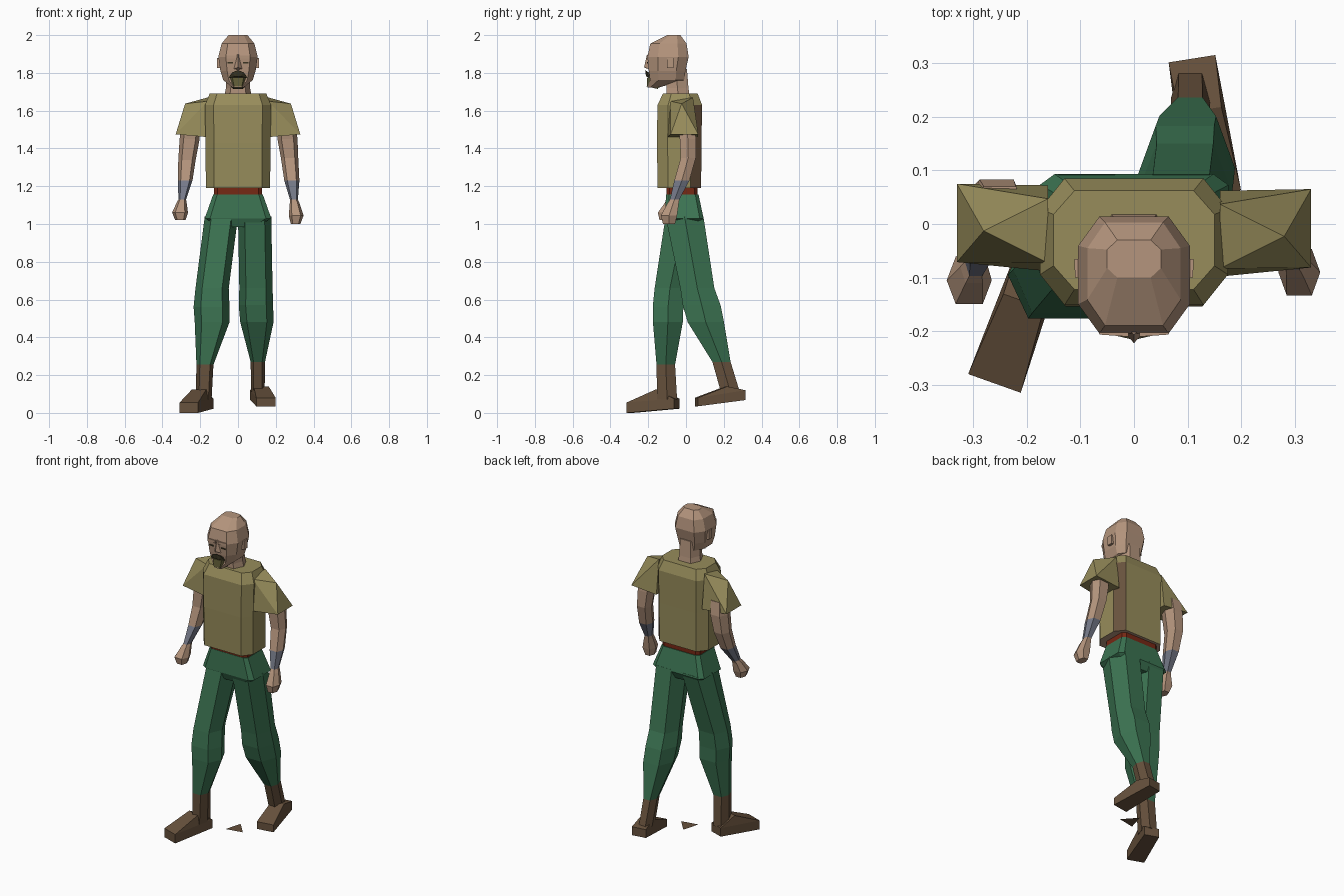
import bpy, bmesh
from mathutils import Vector

cube = bpy.data.objects.get("Cube")
if cube:
    bpy.data.objects.remove(cube, do_unlink=True)


def material(name, r, g, b):
    m = bpy.data.materials.new(name)
    m.use_nodes = True
    m.diffuse_color = (r, g, b, 1)
    m.node_tree.nodes["Principled BSDF"].inputs["Base Color"].default_value = (r, g, b, 1)
    return m


SKIN = material("skin", .46, .30, .205)
SHIRT = material("olive_shirt", .31, .265, .105)
PANTS = material("green_cloth", .045, .175, .085)
BELT = material("red_leather", .18, .021, .007)
BAND = material("grey_wristband", .18, .195, .25)
SHOE = material("brown_leather", .135, .083, .046)
BEARD = material("olive_hair", .125, .115, .04)
DARK = material("dark_hair", .04, .034, .016)

# Cross-section outlines, scaled by each row of a loft
HEX = [(-.6, -1), (.6, -1), (1, 0), (.6, 1), (-.6, 1), (-1, 0)]


def octagon(a, b):
    return [(-a, -1), (a, -1), (1, -b), (1, b), (a, 1), (-a, 1), (-1, b), (-1, -b)]


def finish(name, bm, mats):
    bmesh.ops.recalc_face_normals(bm, faces=bm.faces[:])
    mesh = bpy.data.meshes.new(name)
    bm.to_mesh(mesh)
    bm.free()
    for m in mats:
        mesh.materials.append(m)
    ob = bpy.data.objects.new(name, mesh)
    bpy.context.collection.objects.link(ob)
    return ob


def loft(name, rows, outline, mats, bands=None):
    """Rows are (centre x, centre y, z, half width, half depth)."""
    bm = bmesh.new()
    rings = [[bm.verts.new((cx + px * rx, cy + py * ry, z)) for px, py in outline]
             for cx, cy, z, rx, ry in rows]
    n = len(outline)
    for k in range(len(rings) - 1):
        a, b = rings[k], rings[k + 1]
        for i in range(n):
            j = (i + 1) % n
            f = bm.faces.new((a[i], a[j], b[j], b[i]))
            f.material_index = bands[k] if bands else 0
    bm.faces.new(rings[0]).material_index = bands[0] if bands else 0
    bm.faces.new(rings[-1]).material_index = bands[-1] if bands else 0
    return finish(name, bm, mats)


def hull(name, points, mat, mirror=False):
    bm = bmesh.new()
    pts = list(points)
    if mirror:
        pts += [(-x, y, z) for x, y, z in points if x]
    for p in pts:
        bm.verts.new(p)
    bmesh.ops.convex_hull(bm, input=bm.verts[:])
    bmesh.ops.delete(bm, geom=[v for v in bm.verts if not v.link_faces], context='VERTS')
    return finish(name, bm, [mat])


# Shirt body, with one brown panel at the left rear and a skin underside
shirt = loft("shirt", [(0, -.035, 1.19, .17, .115), (0, -.036, 1.43, .172, .118),
                       (0, -.033, 1.63, .175, .118), (0, -.03, 1.69, .15, .092)],
             octagon(.74, .52), [SHIRT, SHOE, SKIN])
for f in shirt.data.polygons:
    if f.normal.x > .3 and f.normal.y > .3 and f.center.z < 1.6:
        f.material_index = 1
    elif f.normal.z < -.9:
        f.material_index = 2

# Sleeves
for side, s, shift in (("left", 1, -.008), ("right", -1, .002)):
    pts = [(.16, .07, 1.46), (.16, -.09, 1.46), (.16, -.075, 1.65), (.16, .045, 1.67),
           (.28, -.015, 1.637), (.33, .073, 1.475), (.33, -.073, 1.475)]
    hull(side + "_sleeve", [(x * s, y + shift, z) for x, y, z in pts], SHIRT)

# Arms with wristbands and fists
arm_bands = [0, 0, 0, 1, 0, 0, 0]
loft("left_arm", [(.255, 0, 1.53, .05, .045), (.262, .01, 1.45, .053, .043),
                  (.273, .012, 1.35, .046, .04), (.285, -.022, 1.23, .04, .04),
                  (.296, -.06, 1.13, .021, .025), (.3, -.068, 1.11, .026, .03),
                  (.308, -.09, 1.045, .039, .043), (.305, -.09, 1.0, .025, .032)],
     HEX, [SKIN, BAND], arm_bands)
loft("right_arm", [(-.25, .02, 1.53, .05, .05), (-.256, .03, 1.45, .053, .053),
                   (-.27, .025, 1.34, .046, .048), (-.28, -.012, 1.23, .039, .042),
                   (-.295, -.07, 1.13, .02, .027), (-.298, -.08, 1.115, .026, .03),
                   (-.307, -.105, 1.06, .042, .044), (-.305, -.108, 1.02, .027, .032)],
     HEX, [SKIN, BAND], arm_bands)

# Neck and head
loft("neck", [(0, -.04, 1.66, .075, .062), (0, -.045, 1.72, .064, .058),
              (0, -.055, 1.82, .06, .06)], HEX, [SKIN])
loft("head", [(0, -.175, 1.722, .03, .03), (0, -.1, 1.762, .078, .09),
              (0, -.1, 1.81, .093, .097), (0, -.095, 1.885, .104, .109),
              (0, -.093, 1.955, .087, .096), (0, -.065, 2.0, .05, .035)],
     octagon(.62, .5), [SKIN])
hull("nose", [(.014, -.19, 1.9), (.022, -.198, 1.82), (0, -.222, 1.83),
              (0, -.207, 1.895), (0, -.18, 1.81)], SKIN, True)
hull("beard", [(.06, -.165, 1.79), (.03, -.205, 1.775), (.02, -.208, 1.728),
               (.025, -.15, 1.715), (.06, -.13, 1.752)], BEARD, True)
hull("moustache", [(0, -.216, 1.815), (.03, -.209, 1.803), (.052, -.19, 1.772),
                   (.015, -.212, 1.782), (.04, -.18, 1.79)], DARK, True)
for side, s in (("left", 1), ("right", -1)):
    hull(side + "_ear", [(s * x, y, z) for x, y in ((.09, -.1), (.11, -.1), (.111, -.065), (.09, -.065))
                         for z in (1.825, 1.88)], SKIN)
    hull(side + "_brow", [(s * x, y, z) for x, y in ((.01, -.21), (.064, -.206), (.07, -.18), (.01, -.18))
                          for z in (1.875, 1.892)], SKIN)
    hull(side + "_eye", [(s * x, y, z) for x in (.026, .056) for y in (-.199, -.206)
                         for z in (1.85, 1.857)], DARK)

# Belt and hips
box = octagon(.84, .8)
loft("belt", [(0, -.021, z, .128, .083) for z in (1.15, 1.205)], box, [BELT])
loft("hips", [(0, -.011, .985, .1, .08), (0, -.009, 1.03, .176, .102),
              (0, -.02, 1.157, .131, .086)], box, [PANTS])

# Trouser legs in mid stride, running down into the boot shafts
leg_bands = [0, 0, 0, 0, 1]
loft("right_leg", [(-.088, -.008, 1.04, .088, .1), (-.137, -.085, .66, .088, .081),
                   (-.14, -.095, .56, .095, .081), (-.137, -.096, .48, .092, .079),
                   (-.175, -.107, .255, .045, .049), (-.182, -.1, .07, .042, .053)],
     HEX, [PANTS, SHOE], leg_bands)
loft("left_leg", [(.088, -.008, 1.04, .088, .1), (.095, .06, .66, .088, .09),
                  (.095, .083, .57, .091, .1), (.1, .105, .48, .088, .096),
                  (.105, .188, .27, .038, .048), (.105, .235, .11, .036, .05)],
     HEX, [PANTS, SHOE], leg_bands)


# Feet: heel, instep and toe sections across the line from heel to toe
def foot(name, heel, toe, heel_z, toe_z, instep_z):
    heel, toe = Vector(heel), Vector(toe)
    along = (toe - heel).normalized()
    across = Vector((-along.y, along.x))
    pts = []
    for t, w, heights in ((0, .044, heel_z), (.38, .04, (instep_z,)), (1, .052, toe_z)):
        for s in (-1, 1):
            p = heel.lerp(toe, t) + across * w * s
            pts += [(p.x, p.y, z) for z in heights]
    hull(name, pts, SHOE)


foot("right_foot", (-.172, -.05), (-.26, -.297), (.022, .075), (0, .055), .125)
foot("left_foot", (.108, .308), (.148, .055), (.068, .12), (.035, .08), .14)

# Loose leather scrap between the feet
bm = bmesh.new()
bm.faces.new([bm.verts.new(p) for p in ((-.04, -.065, .04), (.065, -.045, .04), (-.01, .04, .04))])
finish("leather_scrap", bm, [SHOE])
